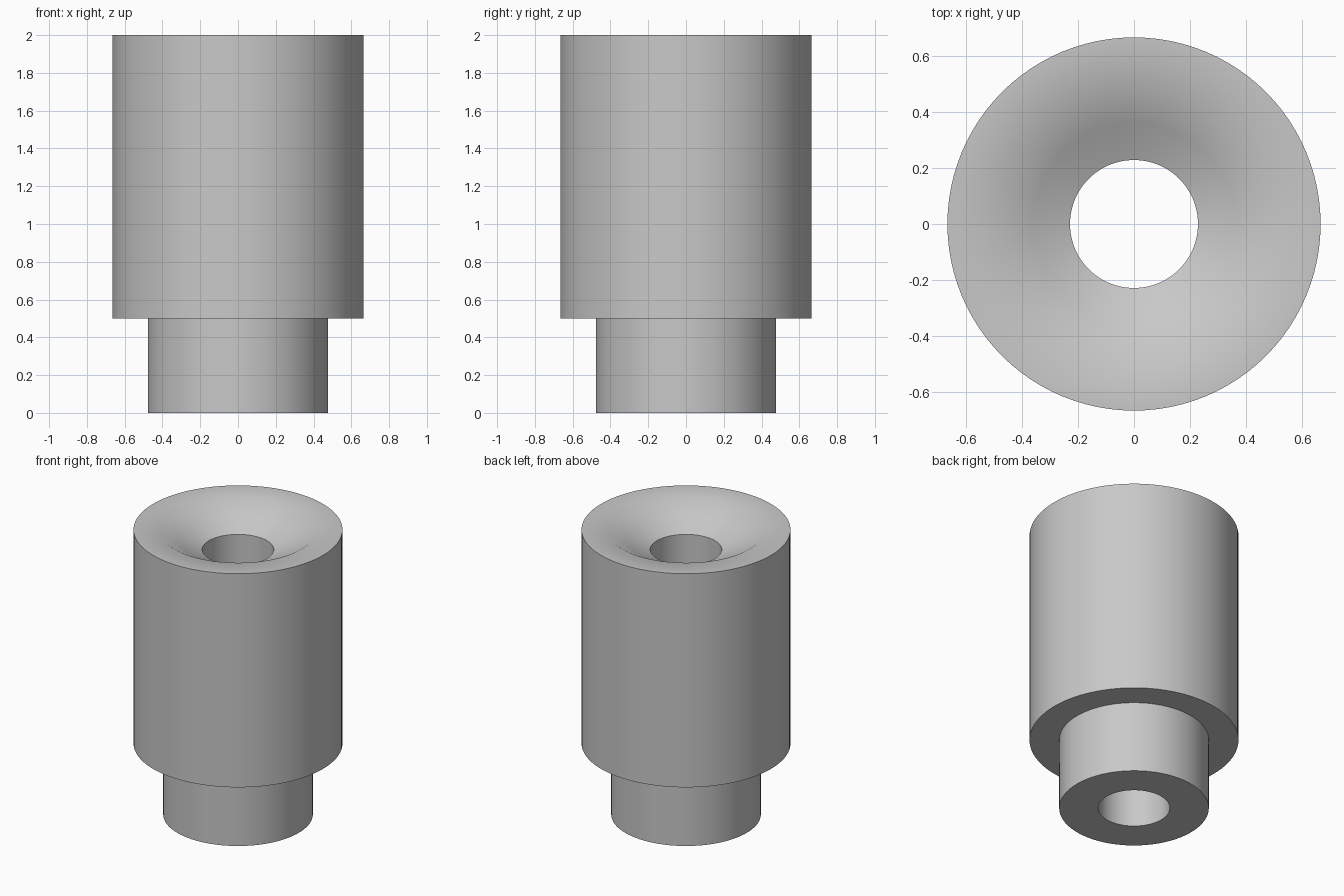
import bpy, bmesh, math
from mathutils import Vector

cube = bpy.data.objects.get("Cube")
if cube:
    bpy.data.objects.remove(cube, do_unlink=True)

SEGMENTS = 96
BORE, STEM, BODY, DISH = 0.228, 0.476, 0.665, 0.5

# Plain grey material
grey = bpy.data.materials.new("plain grey")
grey.use_nodes = True
colour = (0.58, 0.58, 0.58, 1)
grey.diffuse_color = colour
grey.node_tree.nodes["Principled BSDF"].inputs["Base Color"].default_value = colour


def lathe(name, profile, material):
    """Spin a closed (radius, height) profile around z."""
    bm = bmesh.new()
    verts = [bm.verts.new(Vector((r, 0, z))) for r, z in profile]
    edges = [bm.edges.new((a, b)) for a, b in zip(verts, verts[1:] + verts[:1])]
    bmesh.ops.spin(bm, geom=verts + edges, cent=(0, 0, 0), axis=(0, 0, 1),
                   angle=math.tau, steps=SEGMENTS, use_merge=True)
    bmesh.ops.remove_doubles(bm, verts=bm.verts, dist=0.0001)
    bmesh.ops.recalc_face_normals(bm, faces=bm.faces)
    mesh = bpy.data.meshes.new(name)
    bm.to_mesh(mesh)
    bm.free()
    mesh.materials.append(material)
    obj = bpy.data.objects.new(name, mesh)
    bpy.context.collection.objects.link(obj)
    bpy.ops.object.select_all(action='DESELECT')
    obj.select_set(True)
    bpy.context.view_layer.objects.active = obj
    bpy.ops.object.shade_smooth_by_angle(angle=math.radians(40))
    return obj


# Stepped sleeve: narrow stem, wide body, flat rim, shallow dish and through bore
lathe("stepped_sleeve", [
    (BORE, 0), (STEM, 0),
    (STEM, 0.5), (BODY, 0.5),
    (BODY, 2), (DISH, 2),
    (0.36, 1.918), (BORE, 1.86),
], grey)
